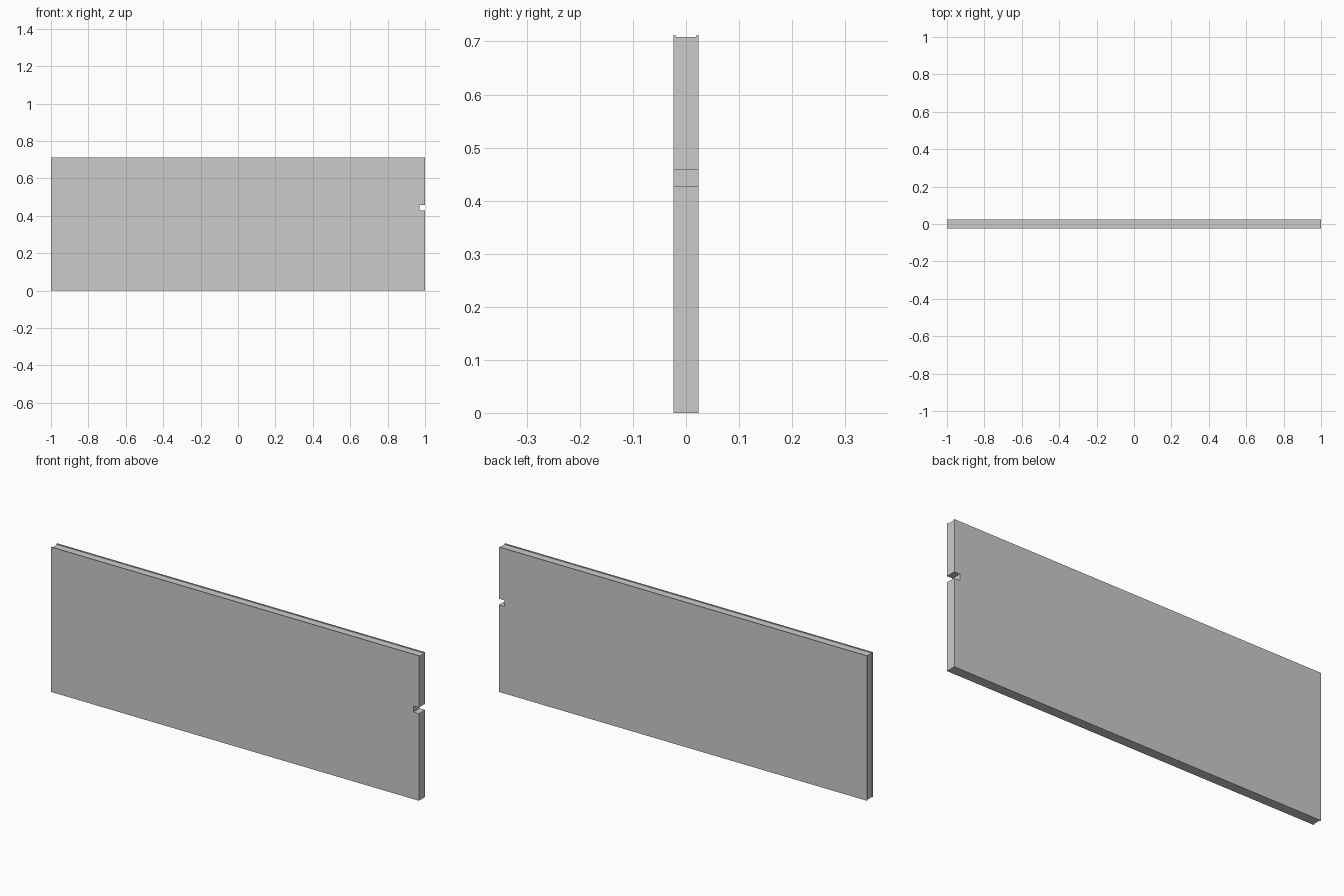
import bpy

if "Cube" in bpy.data.objects:
    bpy.data.objects.remove(bpy.data.objects["Cube"])

T, H = 0.024, 0.712       # half thickness, height
LIP, DEPTH = 0.004, 0.004  # thin lips beside the shallow edge grooves


def box(name, x, y, z):
    bpy.ops.mesh.primitive_cube_add(size=1, location=[sum(r) / 2 for r in (x, y, z)])
    ob = bpy.context.object
    ob.name = name
    ob.scale = [r[1] - r[0] for r in (x, y, z)]
    bpy.ops.object.transform_apply(location=True, rotation=False, scale=True)
    return ob


# Main board
panel = box("panel", (-1, 1), (-T, T), (0, H))

# Grooves along the top and left edges, and the latch notch in the right edge
inner = (-T + LIP, T - LIP)
cutters = [
    box("top_groove_cutter", (-1.1, 1.1), inner, (H - DEPTH, H + 0.1)),
    box("left_groove_cutter", (-1.1, -1 + DEPTH), inner, (-0.1, H + 0.1)),
    box("notch_cutter", (0.97, 1.1), (-0.1, 0.1), (0.428, 0.458)),
]
for cutter in cutters:
    mod = panel.modifiers.new(cutter.name, 'BOOLEAN')
    mod.operation = 'DIFFERENCE'
    mod.solver = 'EXACT'
    mod.object = cutter
    bpy.context.view_layer.objects.active = panel
    bpy.ops.object.modifier_apply(modifier=mod.name)
    bpy.data.objects.remove(cutter)
